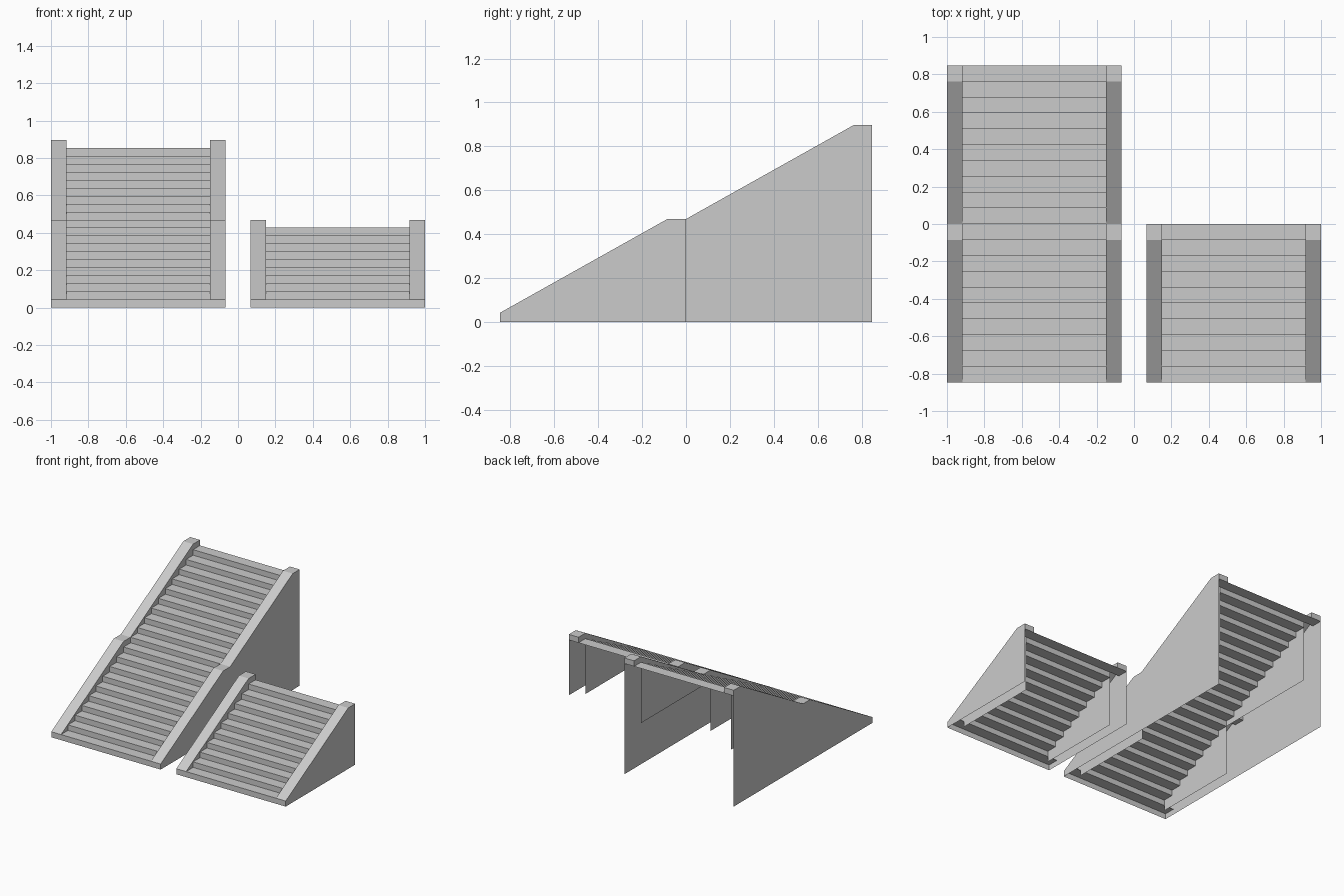
import bpy, bmesh

if "Cube" in bpy.data.objects:
    bpy.data.objects.remove(bpy.data.objects["Cube"])

D, H = 0.0847, 0.0427      # tread depth, riser height
W, RAIL = 0.933, 0.083     # stair width, side rail width
N = 10                     # steps per flight
Y0 = -N * D                # front of the stairs


def pt(x, s, t):
    """Point at x, s treads behind the front, t risers above the floor."""
    return (x, Y0 + s * D, t * H)


def build(name, polys):
    bm = bmesh.new()
    for poly in polys:
        bm.faces.new([bm.verts.new(p) for p in poly])
    bmesh.ops.remove_doubles(bm, verts=bm.verts, dist=1e-5)
    me = bpy.data.meshes.new(name)
    bm.to_mesh(me)
    bm.free()
    ob = bpy.data.objects.new(name, me)
    bpy.context.collection.objects.link(ob)
    return ob


def band(xa, xb, path):
    """Sheet across xa..xb following a (tread, riser) path."""
    return [[pt(xa, *p), pt(xb, *p), pt(xb, *q), pt(xa, *q)]
            for p, q in zip(path, path[1:])]


def panel(x, outline, facing):
    poly = [pt(x, *p) for p in outline]      # anticlockwise faces +x
    return poly if facing > 0 else poly[::-1]


def steps(name, x0, first, count):
    """Open folded sheet of risers and treads between the rails."""
    path = [(first, first)]
    for i in range(first, first + count):
        path += [(i, i + 1), (i + 1, i + 1)]
    build(name, band(x0 + RAIL, x0 + W - RAIL, path))


def rails(name, x0, top, outer, inner, end):
    """Left and right hollow rails: sloped cap, outer wall, inner wall, end."""
    for label, xo, side in (("left", x0, -1), ("right", x0 + W, 1)):
        xi = xo - side * RAIL
        xa, xb = min(xo, xi), max(xo, xi)
        polys = band(xa, xb, top)
        polys += [p[::-1] for p in band(xa, xb, [(end - 1, end), (end, end)])]
        polys.append(panel(xo, outer, side))
        polys.append(panel(xi, inner, -side))
        build(name + "_" + label, polys)


def lower_flight(name, x0):
    steps(name + "_steps", x0, 0, N)
    top = [(0, 0), (0, 1), (N - 1, N + 1), (N, N + 1), (N, N)]
    # slope rises a little faster than the steps to meet the flat cap
    outer = [(0, 0), (N, 0), (N, N + 1), (N - 1, N + 1), (0, 1)]
    inner = [(0, 1), (1, 1), (1, 0), (N - 1, 0), (N - 1, N), (N, N),
             (N, N + 1), (N - 1, N + 1)]
    rails(name + "_rail", x0, top, outer, inner, N)
    # first tread continues under both rails
    for label, xa in (("left", x0), ("right", x0 + W - RAIL)):
        build(name + "_foot_" + label, band(xa, xa + RAIL, [(0, 1), (1, 1)]))


def upper_flight(name, x0):
    steps(name + "_steps", x0, N, N)
    e = 2 * N
    top = [(N, N + 1), (e - 1, e + 1), (e, e + 1), (e, e)]
    outer = [(N, 0), (e, 0), (e, e + 1), (e - 1, e + 1), (N, N + 1)]
    inner = [(N - 1, N - 1), (e - 1, N - 1), (e - 1, e), (e, e), (e, e + 1),
             (e - 1, e + 1), (N, N + 1), (N, N), (N - 1, N)]
    rails(name + "_rail", x0, top, outer, inner, e)


# tall staircase: two stacked flights; short staircase: one flight
lower_flight("tall_stair_lower", -1.0)
upper_flight("tall_stair_upper", -1.0)
lower_flight("short_stair", 1.0 - W)
